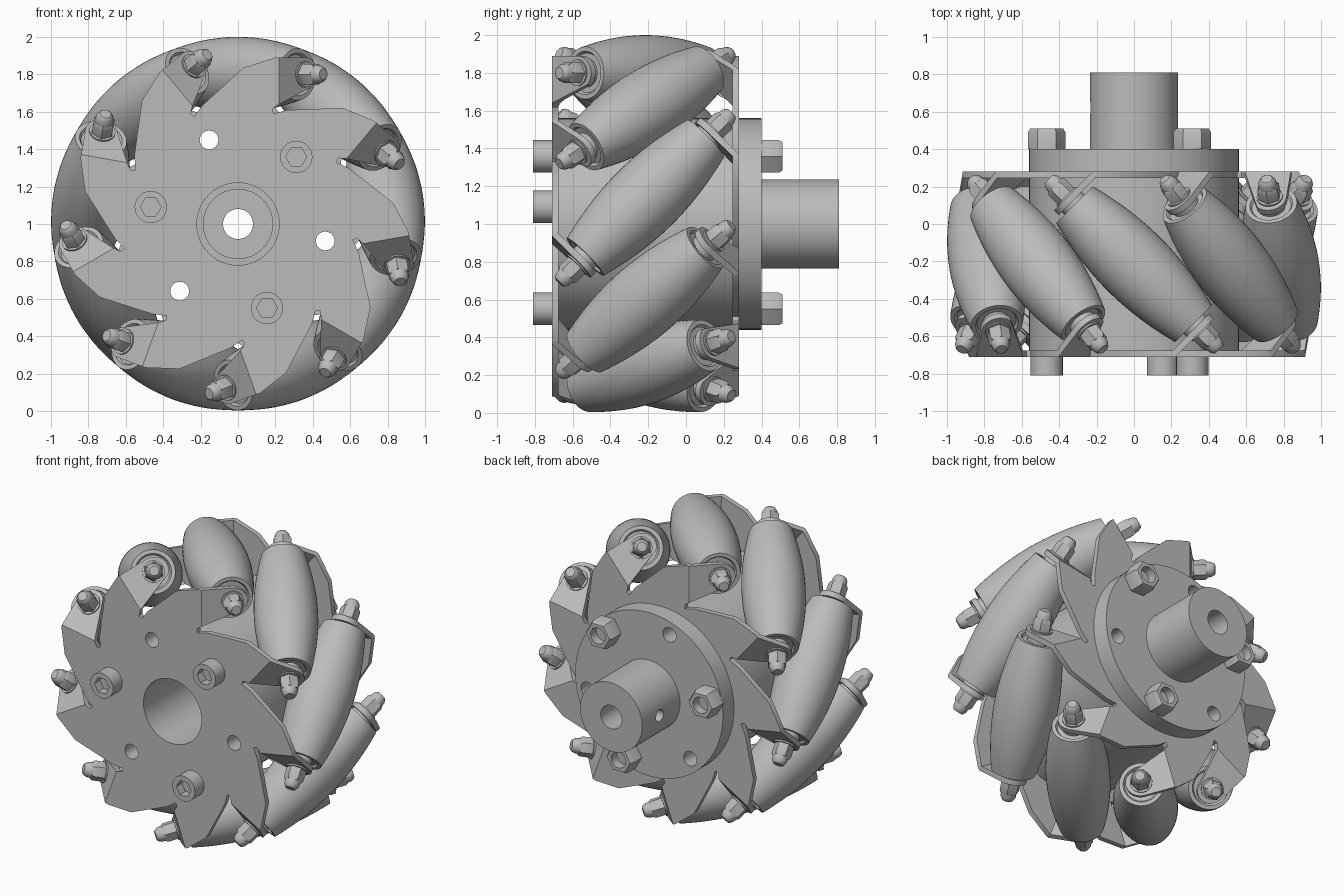
import bpy, bmesh
from math import radians, sin, cos, sqrt, pi
from mathutils import Matrix, Vector

cube = bpy.data.objects.get("Cube")
if cube:
    bpy.data.objects.remove(cube)

COUNT = 9            # rollers around the wheel
MID = -0.215         # middle plane of the roller ring
AXIS_R = 0.80        # distance of roller centres from the wheel axis
LIFT = Matrix.Translation((0, 0, 1))
TO_Y = Matrix.Rotation(-pi / 2, 4, 'X')   # lathe axis z becomes wheel axis y
SWAP = Matrix.Translation((0, MID, 0)) @ Matrix.Rotation(pi, 4, 'Z') @ Matrix.Translation((0, -MID, 0))

metal = bpy.data.materials.new("plain grey")
metal.use_nodes = True
grey = (0.5, 0.5, 0.5, 1)
metal.diffuse_color = grey
metal.node_tree.nodes["Principled BSDF"].inputs["Base Color"].default_value = grey


def add(name, mesh, matrix=LIFT):
    ob = bpy.data.objects.new(name, mesh)
    bpy.context.collection.objects.link(ob)
    ob.matrix_world = matrix
    return ob


def lathe(name, profile, segs=48, matrix=Matrix()):
    """Revolve (radius, height) points about z, then transform the mesh."""
    bm = bmesh.new()
    verts = [bm.verts.new((r, 0, h)) for r, h in profile]
    edges = [bm.edges.new(p) for p in zip(verts, verts[1:])]
    bmesh.ops.spin(bm, geom=verts + edges, cent=(0, 0, 0), axis=(0, 0, 1),
                   angle=2 * pi, steps=segs)
    bmesh.ops.remove_doubles(bm, verts=bm.verts, dist=1e-5)
    bmesh.ops.recalc_face_normals(bm, faces=bm.faces)
    bm.transform(matrix)
    mesh = bpy.data.meshes.new(name)
    bm.to_mesh(mesh)
    bm.free()
    mesh.materials.append(metal)
    return mesh


def rod(r, lo, hi):
    return [(0, lo), (r, lo), (r, hi), (0, hi)]


def bake(ob):
    """Replace the mesh by its modified version."""
    dg = bpy.context.evaluated_depsgraph_get()
    mesh = bpy.data.meshes.new_from_object(ob.evaluated_get(dg))
    ob.modifiers.clear()
    ob.data = mesh


def cut(ob, cutter_meshes):
    cutters = []
    for mesh in cutter_meshes:
        cutter = add("cutter", mesh)
        cutter.hide_render = True
        cutters.append(cutter)
        mod = ob.modifiers.new("hole", 'BOOLEAN')
        mod.operation, mod.solver, mod.object = 'DIFFERENCE', 'EXACT', cutter
    bpy.context.view_layer.update()
    bake(ob)
    for cutter in cutters:
        bpy.data.objects.remove(cutter)


def on_circle(degrees, radius=0.475):
    a = radians(degrees)
    return Matrix.Translation((radius * cos(a), 0, radius * sin(a))) @ TO_Y


# Hub holes shared by plates, drum and flange
holes = [lathe("hole", rod(0.05, -1, 1), 24, on_circle(a)) for a in (109, 229, 349)]
centre_hole = lathe("centre_hole", rod(0.22, -1, 1), 48, TO_Y)

# Side plates: nine saw-tooth sectors, each with a tab bent 45 degrees inwards
BEND, FACE = 0.22, -0.71
sector = [(-0.19, 0.635), (0.03, 0.835), (0.2, 0.89), (BEND, 0.89),
          (BEND, 0.64), (0.185, 0.615), (0.19, 0.59)]
tab = [(BEND, 0.89)]
for i in range(13):
    a = radians(90 - i * 11)
    tab.append((0.357 + 0.07 * cos(a), 0.8 + 0.09 * sin(a)))
tab.append((BEND, 0.64))

bm = bmesh.new()
rim = []
for k in range(COUNT):
    turn = Matrix.Rotation(2 * pi * k / COUNT, 4, 'Y')
    rim += [bm.verts.new(turn @ Vector((x, FACE, z))) for x, z in sector]
    bm.faces.new([bm.verts.new(turn @ Vector((x, FACE + x - BEND, z))) for x, z in tab])
bm.faces.new(rim)
bmesh.ops.remove_doubles(bm, verts=bm.verts, dist=1e-4)
for face in bm.faces:
    face.normal_update()
    if face.normal.y > 0:
        face.normal_flip()
plate = bpy.data.meshes.new("front_plate")
bm.to_mesh(plate)
bm.free()
plate.materials.append(metal)
front = add("front_plate", plate)
solid = front.modifiers.new("thickness", 'SOLIDIFY')
solid.thickness, solid.offset = 0.035, -1
bpy.context.view_layer.update()
bake(front)
back = add("back_plate", front.data.copy(), LIFT @ SWAP)
cut(front, holes + [centre_hole])
cut(back, holes + [centre_hole])

# Drum between the plates
drum = add("drum", lathe("drum", [(0.22, -0.675), (0.56, -0.675), (0.56, 0.245),
                                  (0.22, 0.245), (0.22, -0.675)], 96, TO_Y))
cut(drum, holes)

# Flange and bored shaft, with a set screw hole in its side
hub = add("flange_and_shaft", lathe("flange_and_shaft", [
    (0.08, 0.3), (0.185, 0.3), (0.185, 0.28), (0.56, 0.28), (0.56, 0.4), (0.235, 0.4),
    (0.235, 0.81), (0.08, 0.81), (0.08, 0.3)], 96, TO_Y))
side = Matrix.Translation((0, 0.62, 0)) @ Matrix.Rotation(-pi / 2, 4, 'Y')
cut(hub, holes + [lathe("set_screw_hole", rod(0.04, 0.04, 0.4), 24, side)])

# Clamping bolts: socket heads at the front, hex nuts at the back
for n, a in enumerate((49, 169, 289)):
    place = on_circle(a)
    head = add(f"socket_bolt_{n}", lathe("socket_bolt", rod(0.086, -0.81, -0.71), 32, place))
    cut(head, [lathe("socket", rod(0.056, -0.87, -0.75), 6, place)])
    nut = add(f"hub_nut_{n}", lathe("hub_nut", [(0, 0.4), (0.1, 0.4), (0.1, 0.49),
                                                (0.088, 0.51), (0, 0.51)], 6, place))
    cut(nut, [lathe("nut_hole", rod(0.055, 0.45, 0.6), 24, place)])

# Barrel roller whose crown follows the wheel's outer circle
tilt = Vector((1, -1, 0)).to_track_quat('Z', 'Y').to_matrix().to_4x4()
seat = Matrix.Translation((0, MID, AXIS_R)) @ tilt
HALF = 0.45
crown = []
for i in range(25):
    t = HALF * (i / 12 - 1)
    crown.append((1 - sqrt(AXIS_R ** 2 + t * t / 2), t))
ends = [(0, 0.435), (0.105, 0.435), (0.115, HALF)]
roller = lathe("roller", [(r, -t) for r, t in ends] + crown + ends[::-1], 48, seat)

# Roller fasteners: spacer, hex nut and domed bolt tip
spacer = lathe("spacer", rod(0.075, 0.43, 0.475), 32, seat)
washer = lathe("washer", rod(0.07, 0.5, 0.515), 32, seat)
hex_nut = lathe("roller_nut", [(0, 0.51), (0.063, 0.51), (0.063, 0.58),
                               (0.054, 0.595), (0, 0.595)], 6, seat)
tip = lathe("bolt_tip", [(0, 0.59), (0.05, 0.59), (0.047, 0.62), (0.036, 0.64),
                         (0.03, 0.645), (0, 0.645)], 24, seat)
for k in range(COUNT):
    turn = LIFT @ Matrix.Rotation(2 * pi * k / COUNT, 4, 'Y')
    add(f"roller_{k}", roller, turn)
    for end, flip in (("front", Matrix()), ("back", SWAP)):
        for mesh in (spacer, washer, hex_nut, tip):
            add(f"{end}_{mesh.name}_{k}", mesh, turn @ flip)

# Smooth shading with crisp edges
for mesh in {ob.data for ob in bpy.context.collection.objects if ob.type == 'MESH'}:
    if metal.name in mesh.materials:
        mesh.shade_smooth()
        mesh.set_sharp_from_angle(angle=radians(28))
